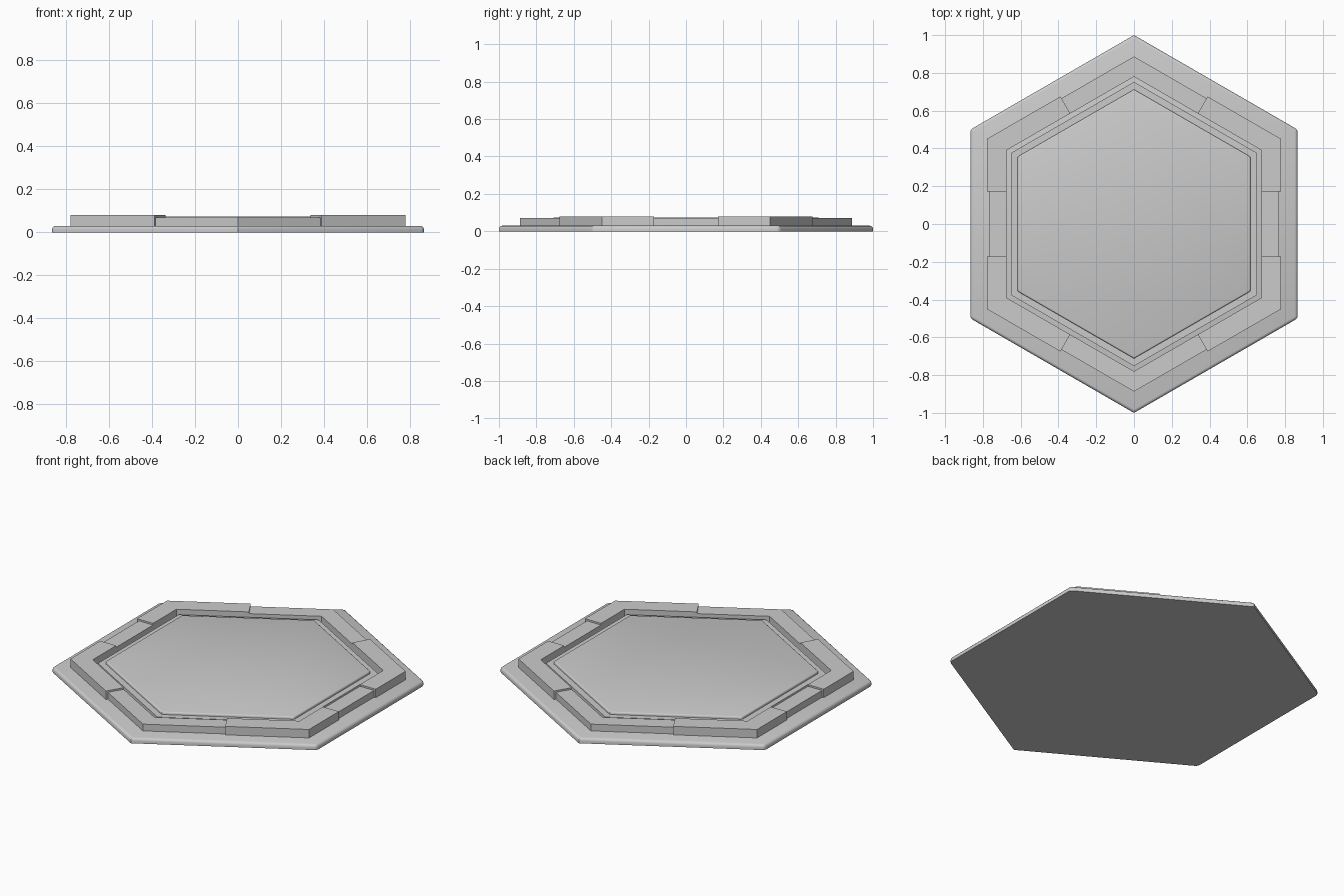
import bpy, bmesh
from math import sin, cos, radians, sqrt

if "Cube" in bpy.data.objects:
    bpy.data.objects.remove(bpy.data.objects["Cube"])

K = sqrt(3) / 2


def hexagon(r):
    return [(r * cos(radians(30 + 60 * i)), r * sin(radians(30 + 60 * i))) for i in range(6)]


def prism(name, pts, z0, z1, bevel=0.0):
    """Extrude an outline; optionally round the top rim and the side corners."""
    bm = bmesh.new()
    face = bm.faces.new([bm.verts.new((x, y, z0)) for x, y in pts])
    ext = bmesh.ops.extrude_face_region(bm, geom=[face])["geom"]
    for v in ext:
        if isinstance(v, bmesh.types.BMVert):
            v.co.z = z1
    bmesh.ops.recalc_face_normals(bm, faces=bm.faces)
    if bevel:
        edges = []
        for e in bm.edges:
            a, b = e.verts
            top = min(a.co.z, b.co.z) > z1 - 1e-5
            side_corner = abs(a.co.z - b.co.z) > 1e-5 and abs(a.co.x) > 0.1
            if top or side_corner:
                edges.append(e)
        bmesh.ops.bevel(bm, geom=edges, offset=bevel, segments=3,
                        profile=0.5, affect='EDGES', clamp_overlap=True)
    mesh = bpy.data.meshes.new(name)
    bm.to_mesh(mesh)
    bm.free()
    ob = bpy.data.objects.new(name, mesh)
    bpy.context.collection.objects.link(ob)
    if bevel:
        bpy.ops.object.select_all(action='DESELECT')
        ob.select_set(True)
        bpy.context.view_layer.objects.active = ob
        bpy.ops.object.shade_smooth_by_angle()
    return ob


# Rounded hexagonal base slab
prism("base_slab", hexagon(1.0), 0.0, 0.03, 0.016)

# Two-tier centre plate
prism("plate_step", hexagon(0.752), 0.025, 0.06)
prism("centre_plate", hexagon(0.712), 0.055, 0.075, 0.008)

# Segmented rim: inner hexagon radius shared by every segment
R_IN, R_HIGH, R_LOW, GAP = 0.78, 0.90, 0.887, 0.172


def mid(r):
    return (r * K / 2, r * 0.75)


def flip(pts, sx, sy):
    return [(x * sx, y * sy) for x, y in pts]


# Tall segments around the four side corners
corner = [mid(R_HIGH), (R_HIGH * K, R_HIGH / 2), (R_HIGH * K, GAP),
          (R_IN * K, GAP), (R_IN * K, R_IN / 2), mid(R_IN)]
for sx, tx in ((1, "right"), (-1, "left")):
    for sy, ty in ((1, "back"), (-1, "front")):
        prism(f"rim_corner_{ty}_{tx}", flip(corner, sx, sy), 0.025, 0.08)

# Lower segments at the front and back points
(ox, oy), (ix, iy) = mid(R_LOW), mid(R_IN)
point = [(ox, oy), (0, R_LOW), (-ox, oy), (-ix, iy), (0, R_IN), (ix, iy)]
for sy, ty in ((1, "back"), (-1, "front")):
    prism(f"rim_point_{ty}", flip(point, 1, sy), 0.025, 0.07)

# Lower straight segments on the left and right
side = [(R_IN * K, -GAP), (R_LOW * K, -GAP), (R_LOW * K, GAP), (R_IN * K, GAP)]
for sx, tx in ((1, "right"), (-1, "left")):
    prism(f"rim_side_{tx}", flip(side, sx, 1), 0.025, 0.07)
